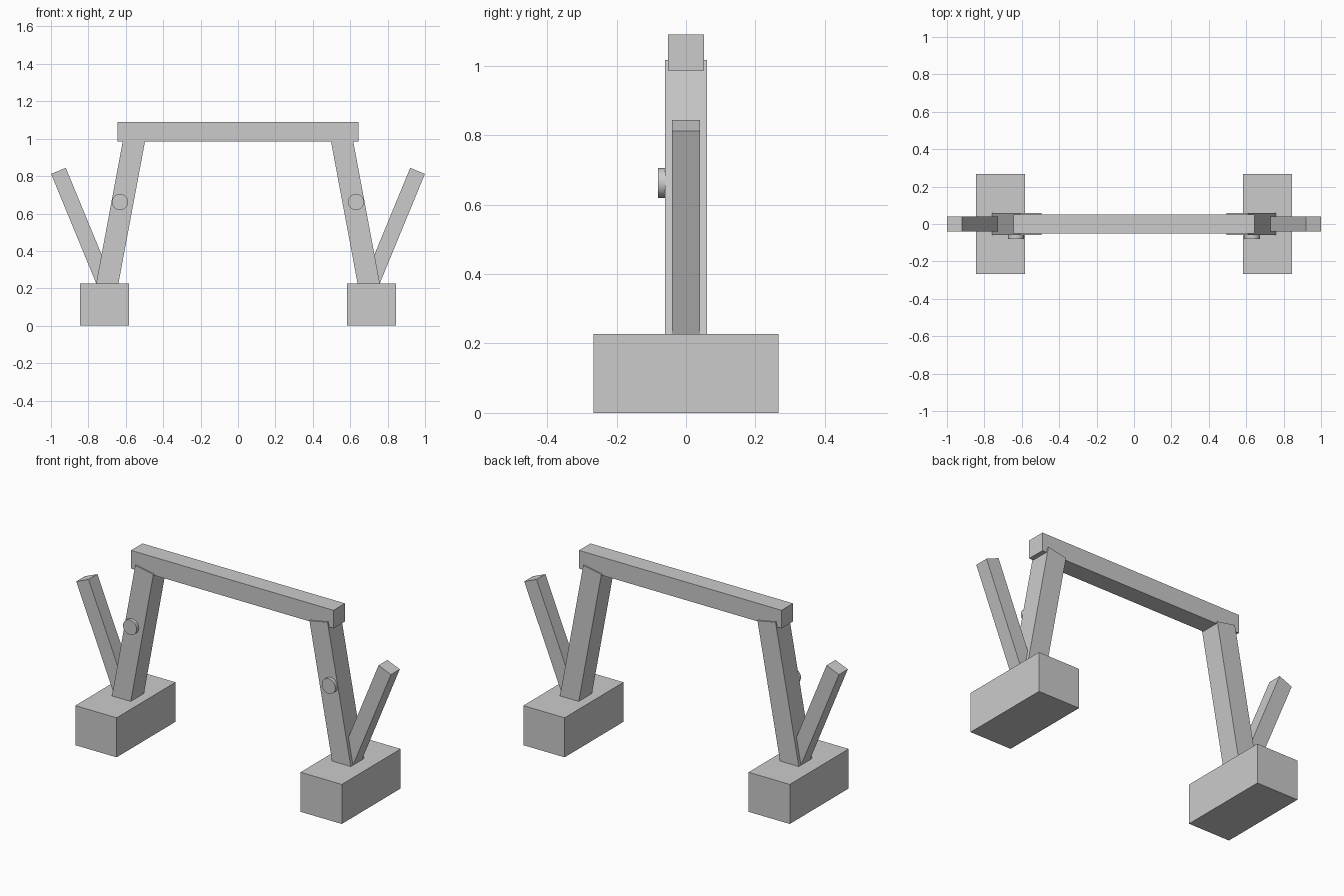
import bpy
import math
from mathutils import Vector

cube = bpy.data.objects.get("Cube")
if cube:
    bpy.data.objects.remove(cube, do_unlink=True)

grey = bpy.data.materials.new("light_grey")
grey.use_nodes = True
colour = (0.6, 0.6, 0.6, 1)
grey.diffuse_color = colour
grey.node_tree.nodes["Principled BSDF"].inputs["Base Color"].default_value = colour


def box(name, size, centre, tilt=0.0):
    """Box with its size applied, tilted about y by an angle in radians."""
    bpy.ops.mesh.primitive_cube_add(size=1, location=centre)
    obj = bpy.context.object
    obj.name = name
    obj.scale = size
    bpy.ops.object.transform_apply(location=False, rotation=False, scale=True)
    obj.rotation_euler.y = tilt
    obj.data.materials.append(grey)
    return obj


def hung_box(name, width, depth, length, top, tilt, side):
    """Tilted box placed by the centre of its top end."""
    axis = Vector((math.sin(tilt), 0, math.cos(tilt)))
    centre = Vector(top) - axis * length / 2
    centre.x *= side
    return box(name, (width, depth, length), centre, tilt * side)


# Cross beam
box("cross_beam", (1.286, 0.104, 0.104), (0, 0, 1.038))

for side, label in ((1, "left"), (-1, "right")):
    # Foot block
    box(label + "_foot", (0.262, 0.534, 0.227), (side * 0.715, 0, 0.1135))

    # Leg leaning in to carry the beam
    hung_box(label + "_leg", 0.117, 0.12, 0.82, (0.553, 0, 1.005),
             math.radians(-10.6), side)

    # Free arm leaning out
    hung_box(label + "_arm", 0.085, 0.08, 0.68, (0.96, 0, 0.828),
             math.radians(22.4), side)

    # Round knob on the front of the leg
    bpy.ops.mesh.primitive_cylinder_add(
        vertices=32, radius=0.043, depth=0.03,
        location=(side * 0.631, -0.065, 0.662), rotation=(math.pi / 2, 0, 0))
    knob = bpy.context.object
    knob.name = label + "_knob"
    knob.data.materials.append(grey)
    bpy.ops.object.shade_smooth_by_angle()
